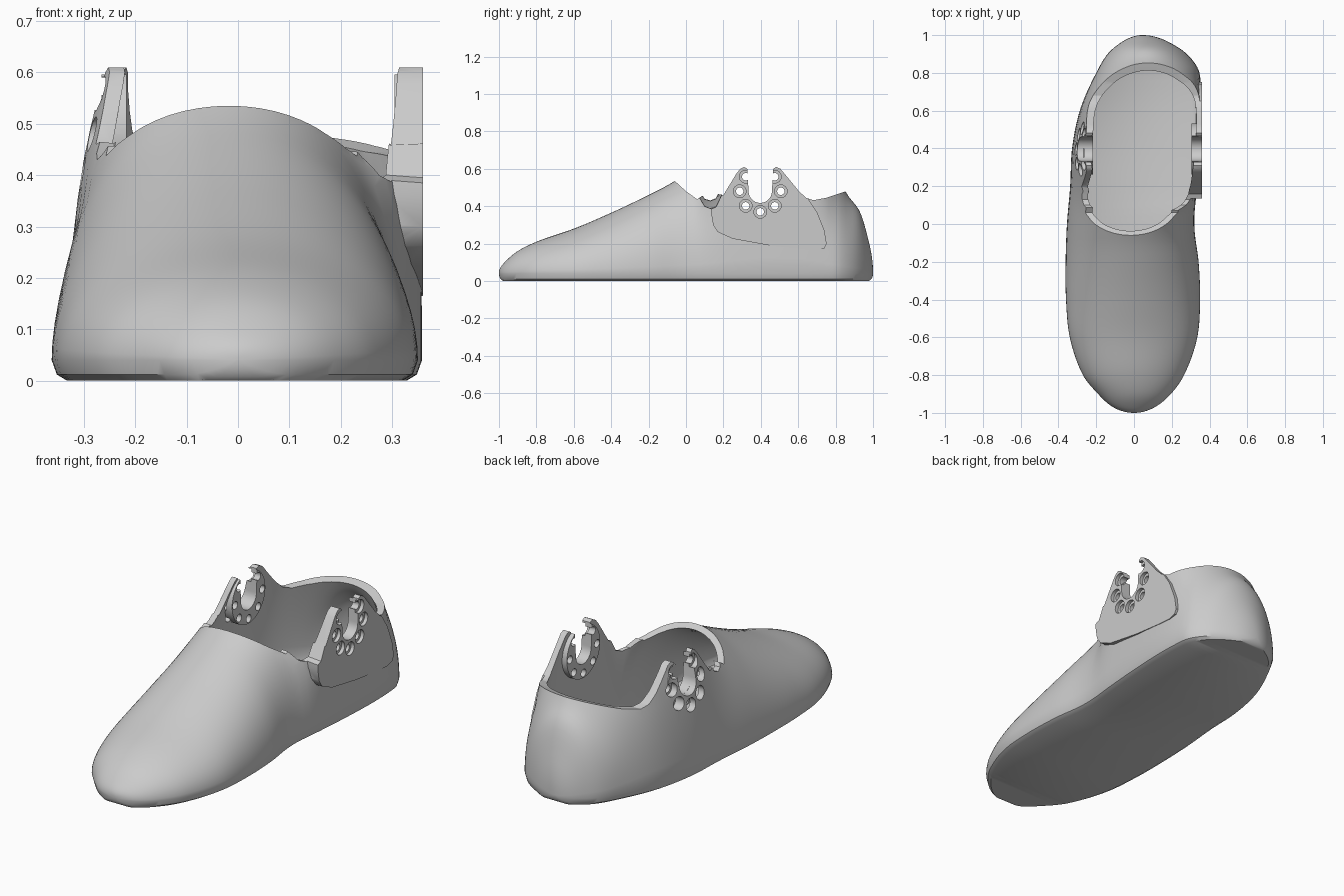
import bpy, bmesh, math

cube = bpy.data.objects.get("Cube")
if cube:
    bpy.data.objects.remove(cube, do_unlink=True)

# One matte grey for the whole shell
GREY = (0.6, 0.6, 0.6, 1)
grey = bpy.data.materials.new("matte grey")
grey.use_nodes = True
grey.diffuse_color = GREY
grey.node_tree.nodes["Principled BSDF"].inputs["Base Color"].default_value = GREY

# Foot shape along y: height of the ridge, left-hand edge (-x), right-hand edge (+x)
HEIGHT = [(-1, .045), (-.97, .1), (-.9, .16), (-.8, .21), (-.6, .28), (-.4, .365), (-.2, .46),
          (-.06, .535), (.1, .65), (.4, 1), (.6, .96), (.75, .69), (.855, .475), (.93, .37),
          (.975, .22), (1, .045)]
EDGE_NEG = [(-1, 0), (-.97, -.11), (-.9, -.19), (-.8, -.27), (-.6, -.34), (-.4, -.36), (-.2, -.362),
            (0, -.355), (.2, -.338), (.4, -.328), (.6, -.287), (.8, -.2), (.9, -.14), (.96, -.07), (1, .045)]
EDGE_POS = [(-1, 0), (-.97, .11), (-.9, .195), (-.8, .265), (-.6, .335), (-.4, .35), (-.2, .342),
            (-.05, .322), (.05, .32), (.2, .335), (.4, .35), (.6, .358), (.75, .353), (.82, .34),
            (.9, .28), (.96, .19), (1, .045)]


def curve(table):
    """Smooth interpolation, run over the angle so that both ends come out round."""
    ts = [math.acos(-y) for y, _ in table]
    vs = [v for _, v in table]
    last = len(ts) - 1

    def slope(i):
        a, b = max(i - 1, 0), min(i + 1, last)
        return (vs[b] - vs[a]) / (ts[b] - ts[a])

    def value(t):
        i = 0
        while i < last - 1 and t > ts[i + 1]:
            i += 1
        d = ts[i + 1] - ts[i]
        u = (t - ts[i]) / d
        return ((2 * u**3 - 3 * u**2 + 1) * vs[i] + (u**3 - 2 * u**2 + u) * d * slope(i)
                + (3 * u**2 - 2 * u**3) * vs[i + 1] + (u**3 - u**2) * d * slope(i + 1))
    return value


height, edge_neg, edge_pos = curve(HEIGHT), curve(EDGE_NEG), curve(EDGE_POS)


def skin(name, rings):
    """Join matching loops of points into a closed solid."""
    bm = bmesh.new()
    loops = [[bm.verts.new(p) for p in ring] for ring in rings]
    n = len(loops[0])
    for a, b in zip(loops, loops[1:]):
        for i in range(n):
            j = (i + 1) % n
            bm.faces.new((a[i], a[j], b[j], b[i]))
    bm.faces.new(loops[0])
    bm.faces.new(loops[-1])
    bmesh.ops.recalc_face_normals(bm, faces=bm.faces[:])
    mesh = bpy.data.meshes.new(name)
    bm.to_mesh(mesh)
    bm.free()
    obj = bpy.data.objects.new(name, mesh)
    bpy.context.collection.objects.link(obj)
    mesh.materials.append(grey)
    return obj


def foot(name, inset=0, floor=0, stations=80, arc=36):
    """Loft of domed cross-sections from toe to heel; inset gives the hollow."""
    rings = []
    for s in range(stations + 1):
        t = math.pi * s / stations
        y = -math.cos(t)
        # the wall stands upright beside the ankle on the +x side
        upright = max(0, 1 - ((y - .43) / .36) ** 4)
        power = 1 - .88 * upright
        lo, hi = edge_neg(t), edge_pos(t)
        mid = (lo + hi) / 2
        wn = max(mid - lo - inset, .004)
        wp = max(hi - mid - inset * (1 - .45 * upright), .004)
        base = .04 + floor
        top = max(height(t) - inset, base + .006)
        # rounded edge of the sole
        k = max(0, .03 - (1 - abs(y))) / .03
        low = floor + .04 * (1 - math.sqrt(max(0, 1 - k * k)))
        step = low + (base - low) * .3
        yy = y * (1 - inset)
        fp, fn = min(.03, wp / 2), min(.03, wn / 2)
        ring = [(mid + wp - fp, yy, low), (mid + wp - fp / 3, yy, step)]
        for i in range(arc + 1):
            a = math.pi * i / arc
            c = math.cos(a)
            x = wp * c ** power if c > 1e-6 else -wn * abs(c)
            ring.append((mid + x, yy, base + (top - base) * math.sin(a)))
        ring += [(mid - wn + fn / 3, yy, step), (mid - wn + fn, yy, low)]
        rings.append(ring)
    return skin(name, rings)


def prism(name, x0, x1, profile0, profile1=None):
    return skin(name, [[(x, y, z) for y, z in p]
                       for x, p in ((x0, profile0), (x1, profile1 or profile0))])


def circle(y, z, r, n=24):
    return [(y + r * math.cos(math.tau * i / n), z + r * math.sin(math.tau * i / n)) for i in range(n)]


def combine(target, tool, operation):
    tool.hide_render = True
    mod = target.modifiers.new(operation.lower(), 'BOOLEAN')
    mod.operation, mod.solver, mod.object = operation, 'EXACT', tool
    bpy.context.view_layer.objects.active = target
    bpy.ops.object.modifier_apply(modifier=mod.name)
    bpy.data.objects.remove(tool, do_unlink=True)


HUB_Y, HUB_Z = .397, .48


def rim(valley):
    """Side outline of everything above the collar, with ears and the U slot."""
    front = [(-.1, 1.3), (-.1, .56), (-.06, .535), (0, .48), (.06, .437), (.1, valley + .01),
             (.13, valley), (.16, valley + .012), (.2, .46), (.27, .575), (.29, .6), (.31, .61), (.328, .6)]
    slot = [(HUB_Y - .0625 * math.cos(math.pi * i / 14), HUB_Z - .0625 * math.sin(math.pi * i / 14))
            for i in range(15)]
    back = [(.466, .6), (.482, .61), (.505, .6), (.53, .57), (.6, .485), (.64, .446), (.68, .432),
            (.75, .445), (.85, .478), (.95, .49), (1.1, 1.3)]
    return front + slot + back


# Outer shell with the flat side panel
shell = foot("shoe_shell")
panel = [(.135, .7), (.135, .36), (.145, .3), (.17, .262), (.25, .226), (.45, .19), (.62, .17),
         (.7, .165), (.74, .175), (.752, .2), (.74, .27), (.7, .37), (.64, .46), (.6, .7)]
combine(shell, prism("side_panel", .29, .36, panel), 'UNION')

# Hollow for the foot
combine(shell, foot("foot_hollow", .035, .015), 'DIFFERENCE')

# Round bosses inside both ears
for x0, x1 in ((-.266, -.217), (.305, .345)):
    combine(shell, prism("ear_boss", x0, x1, circle(HUB_Y, HUB_Z, .135, 40)), 'UNION')

# Collar, ears and slots
combine(shell, prism("collar_cutter", -.6, .6, rim(.455), rim(.365)), 'DIFFERENCE')

# Ring of seven counterbored holes through both ears
for k in range(7):
    a = math.radians(135 + 45 * k)
    y, z = HUB_Y + .11 * math.cos(a), HUB_Z + .11 * math.sin(a)
    combine(shell, prism("hole_cutter", -.6, .6, circle(y, z, .02, 16)), 'DIFFERENCE')
    for x0, x1 in ((-.6, -.25), (.342, .6)):
        combine(shell, prism("counterbore_cutter", x0, x1, circle(y, z, .034)), 'DIFFERENCE')

# Smooth skin with crisp cut edges
bpy.ops.object.select_all(action='DESELECT')
shell.select_set(True)
bpy.context.view_layer.objects.active = shell
bpy.ops.object.shade_smooth_by_angle(angle=math.radians(35))
